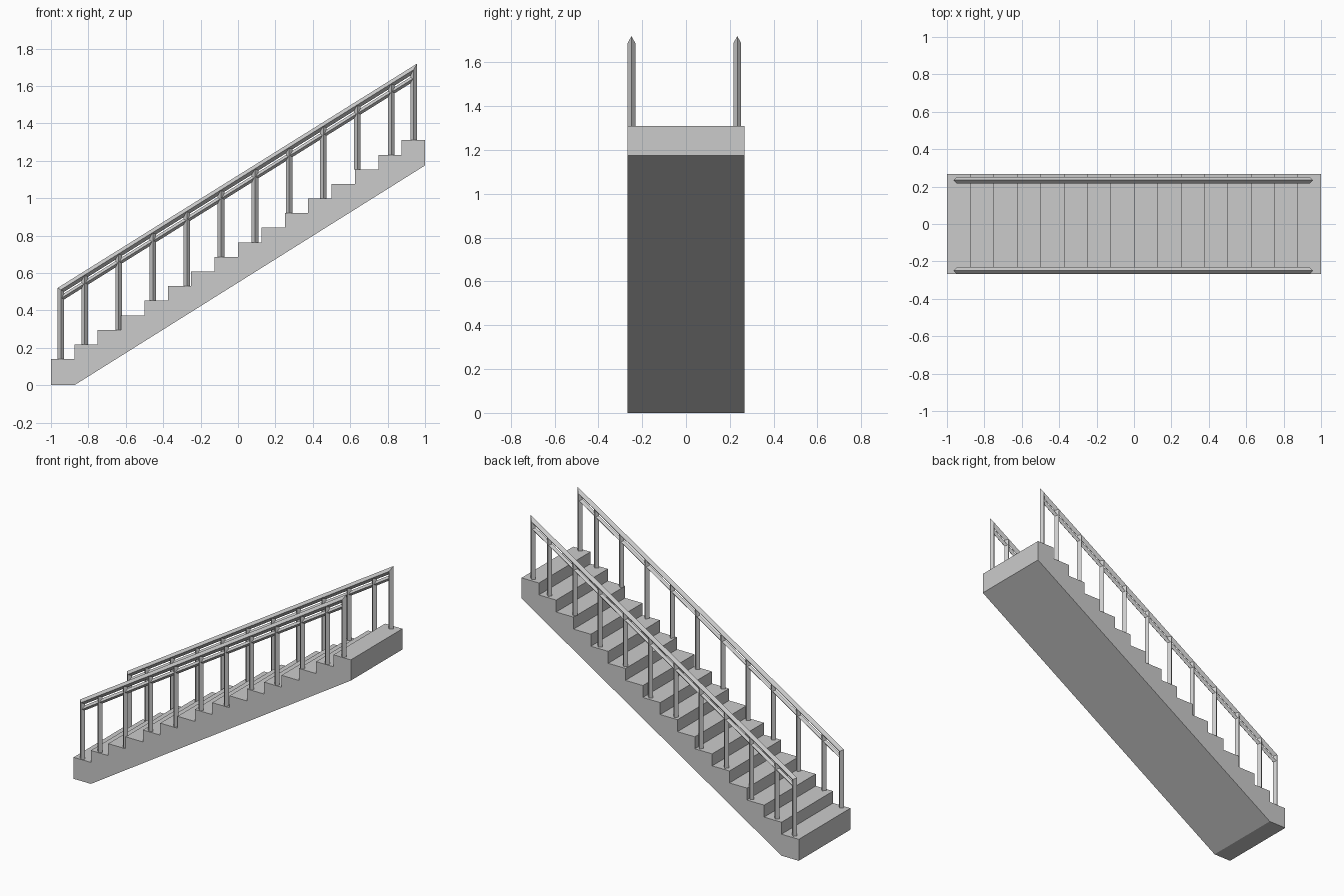
import bpy, bmesh, math

if "Cube" in bpy.data.objects:
    bpy.data.objects.remove(bpy.data.objects["Cube"])

STEPS, RUN, RISE = 16, 0.125, 0.078
FIRST_Z = 0.14
HALF_W = 0.266
SLOPE = RISE / RUN
STRETCH = math.sqrt(1 + SLOPE * SLOPE)   # vertical thickness of a sloped bar
R = 0.018                                # half diagonal of posts and handrail
R_LOW = 0.014                            # half diagonal of the lower rail
X0, X1 = -0.947, 0.939                   # end post centres
RAIL_Y = {"front": -0.249, "back": 0.234}

grey = bpy.data.materials.new("light_grey")
grey.diffuse_color = (0.6, 0.6, 0.6, 1)
grey.use_nodes = True
grey.node_tree.nodes["Principled BSDF"].inputs["Base Color"].default_value = grey.diffuse_color


def make(name, bm):
    bmesh.ops.recalc_face_normals(bm, faces=bm.faces)
    mesh = bpy.data.meshes.new(name)
    bm.to_mesh(mesh)
    bm.free()
    mesh.materials.append(grey)
    obj = bpy.data.objects.new(name, mesh)
    bpy.context.collection.objects.link(obj)
    return obj


def loft(bm, rings):
    """Skin a row of equal sections and cap both ends."""
    rows = [[bm.verts.new(p) for p in ring] for ring in rings]
    for a, b in zip(rows, rows[1:]):
        n = len(a)
        for i in range(n):
            bm.faces.new((a[i], a[(i + 1) % n], b[(i + 1) % n], b[i]))
    bm.faces.new(rows[0])
    bm.faces.new(rows[-1])


def step_z(x):
    return FIRST_Z + RISE * min(STEPS - 1, int((x + 1) / RUN))


def rail_z(x):
    """Centre line of the handrail."""
    return 0.52 + SLOPE * (x - X0 + R) - R * STRETCH


def bar_section(x, y, z, r):
    """Diamond section of a sloped bar, cut vertically."""
    v = r * STRETCH
    return [(x, y, z + v), (x, y + r, z), (x, y, z - v), (x, y - r, z)]


def post_section(x, y, z, r, out=-1):
    return [(x + out * r, y, z), (x, y + r, z), (x - out * r, y, z), (x, y - r, z)]


# Stair body: stepped profile with a sloping underside
profile = [(1, FIRST_Z + RISE * (STEPS - 1) - 0.135), (-1 + RUN, 0), (-1, 0)]
for i in range(STEPS):
    z = FIRST_Z + RISE * i
    profile += [(-1 + RUN * i, z), (-1 + RUN * (i + 1), z)]
bm = bmesh.new()
loft(bm, [[(x, y, z) for x, z in profile] for y in (-HALF_W, HALF_W)])
make("stair_body", bm)

# Inner post positions, evenly spaced with closer end bays
inner_x = [-0.82] + [-0.638 + 0.1823 * i for i in range(8)] + [0.82]

for side, y in RAIL_Y.items():
    # Handrail and end posts: one diamond bar with mitred corners
    rings = [post_section(X0, y, step_z(X0), R, -1)]
    for x, out in ((X0, -1), (X1, 1)):
        top, mid, low = x + out * R, x, x - out * R
        rings.append([
            (top, y, rail_z(top) + R * STRETCH),
            (mid, y + R, rail_z(mid)),
            (low, y, rail_z(low) - R * STRETCH),
            (mid, y - R, rail_z(mid)),
        ])
    rings.append(post_section(X1, y, step_z(X1), R, 1))
    bm = bmesh.new()
    loft(bm, rings)
    make(side + "_handrail", bm)

    # Lower rail between the end posts
    bm = bmesh.new()
    loft(bm, [bar_section(x, y, rail_z(x) - 0.046, R_LOW) for x in (X0, X1)])
    make(side + "_lower_rail", bm)

    # Inner posts from each tread up into the handrail
    bm = bmesh.new()
    for x in inner_x:
        loft(bm, [post_section(x, y, z, R) for z in (step_z(x), rail_z(x) - 0.005)])
    make(side + "_posts", bm)
